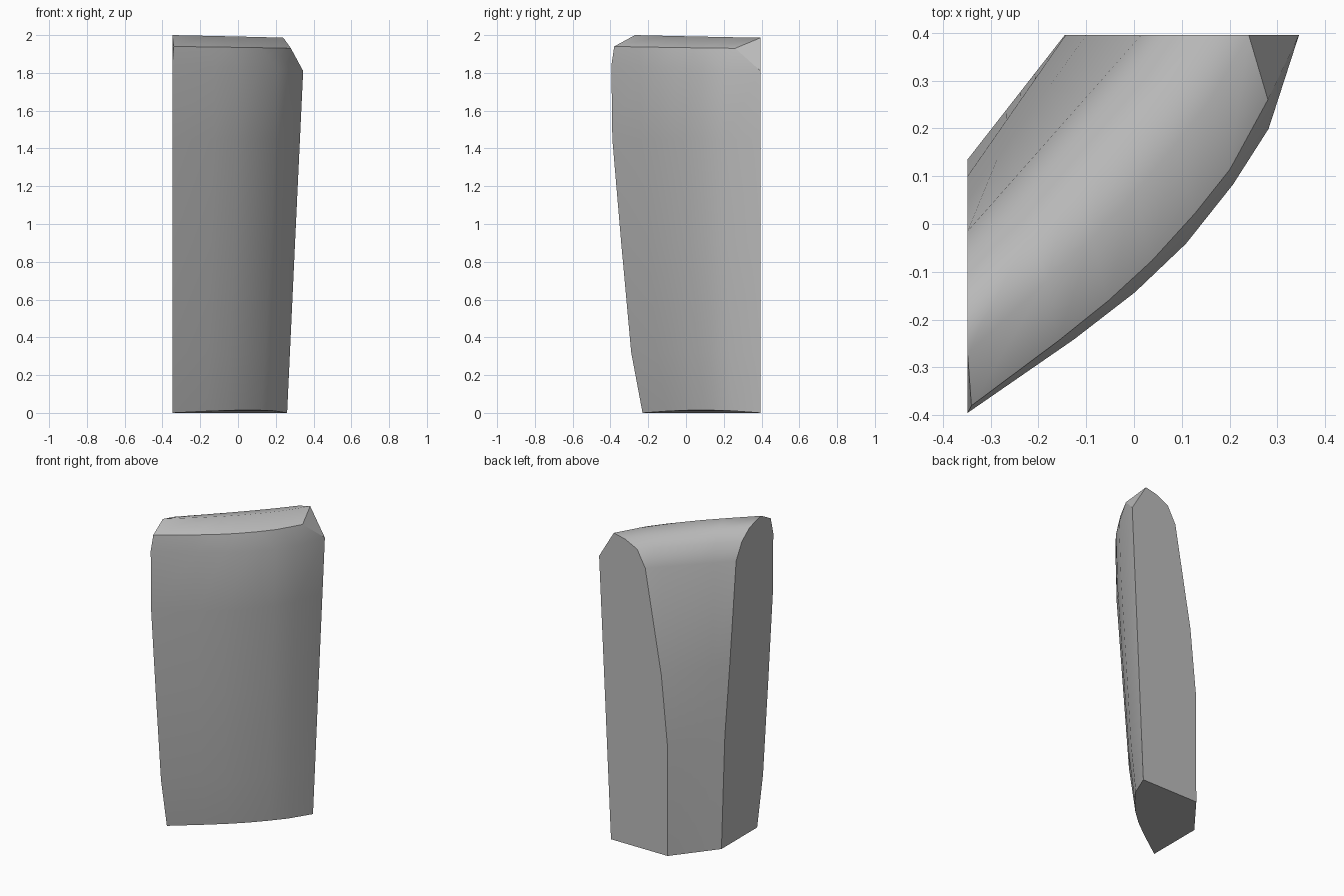
import bpy
import bmesh
from mathutils import Vector

cube = bpy.data.objects.get("Cube")
if cube:
    bpy.data.objects.remove(cube, do_unlink=True)

# One flat grey
grey = bpy.data.materials.new("plain_grey")
grey.use_nodes = True
colour = (0.5, 0.5, 0.5, 1)
grey.diffuse_color = colour
grey.node_tree.nodes["Principled BSDF"].inputs["Base Color"].default_value = colour

SIDE_X, BACK_Y = -0.348, 0.395
BEVEL = 5  # row holding the hard bevel line


def rail(y, z, x, z2, bulge):
    """Ends of one row: on the side cut and on the back cut, plus outward bulge."""
    return Vector((SIDE_X, y, z)), Vector((x, BACK_Y, z2)), bulge


# Rows run up the outer wall, over the crest and down the inner wall
rows = [
    rail(-0.23, 0, 0.26, 0, 0.076),
    rail(-0.29, 0.32, 0.275, 0.32, 0.09),
    rail(-0.343, 0.9, 0.302, 0.9, 0.1),
    rail(-0.39, 1.45, 0.328, 1.45, 0.11),
    rail(-0.395, 1.84, 0.345, 1.81, 0.11),
    (Vector((-0.34, -0.38, 1.94)), Vector((0.28, 0.26, 1.93)), 0.06),
    rail(-0.27, 2, 0.24, 1.986, 0.04),
    rail(-0.155, 1.97, 0.16, 1.968, 0.01),
    rail(-0.075, 1.91, 0.073, 1.926, 0),
    rail(-0.015, 1.805, 0.015, 1.818, 0),
    rail(0.05, 1.157, -0.1, 1.157, 0),
    rail(0.1, 0.72, -0.143, 0.72, 0),
    rail(0.135, 0, -0.145, 0, 0),
]
# Position along a row and share of the bulge there
stations = [(0, 0), (0.25, 0.6), (0.4, 0.88), (0.54, 1), (0.69, 0.93), (0.82, 0.74), (1, 0)]

bm = bmesh.new()
grid = []
for i, (a, b, bulge) in enumerate(rows):
    along = b - a
    outward = Vector((along.y, -along.x, 0)).normalized()
    line = []
    for t, share in stations:
        p = a.lerp(b, t) + outward * bulge * share
        if i == 0:
            p.z += 0.015 * share  # slightly arched lower edge
        line.append(bm.verts.new(p))
    grid.append(line)

# Curved skin
for low, high in zip(grid, grid[1:]):
    for j in range(len(stations) - 1):
        bm.faces.new((low[j], low[j + 1], high[j + 1], high[j])).smooth = True

# Flat cuts on the side and back, with a small corner chamfer on each
flat = []
for end in (0, -1):
    flat.append(bm.faces.new([r[end] for i, r in enumerate(grid) if i != BEVEL]))
    flat.append(bm.faces.new([grid[BEVEL + k][end] for k in (-1, 0, 1)]))

# Underside
flat.append(bm.faces.new(grid[0] + grid[-1][::-1]))

# Hard edges round the flat faces and along the bevel line
for face in flat:
    for edge in face.edges:
        edge.smooth = False
for p, q in zip(grid[BEVEL], grid[BEVEL][1:]):
    bm.edges.get((p, q)).smooth = False
bmesh.ops.recalc_face_normals(bm, faces=bm.faces)

mesh = bpy.data.meshes.new("curved_slab")
bm.to_mesh(mesh)
bm.free()
mesh.materials.append(grey)
slab = bpy.data.objects.new("curved_slab", mesh)
bpy.context.collection.objects.link(slab)
